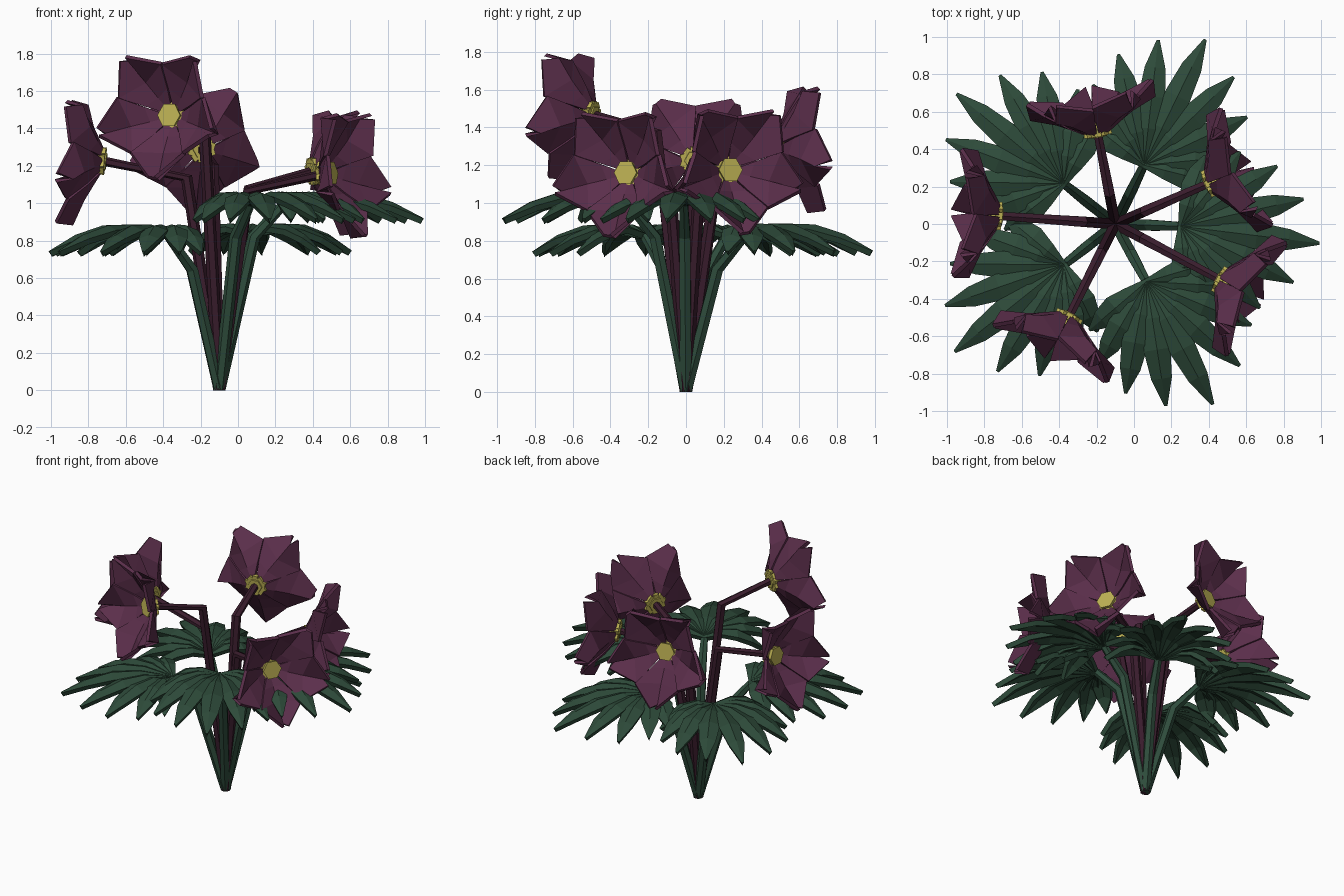
import bpy, bmesh, math
from mathutils import Vector, Matrix

if "Cube" in bpy.data.objects:
    bpy.data.objects.remove(bpy.data.objects["Cube"])

BASE = Vector((-0.1, 0, 0))


def material(name, rgb):
    m = bpy.data.materials.new(name)
    m.diffuse_color = (*rgb, 1)
    m.use_nodes = True
    m.node_tree.nodes["Principled BSDF"].inputs["Base Color"].default_value = m.diffuse_color
    return m


LEAF = material("leaf_green", (0.026, 0.068, 0.041))
PETIOLE = material("leaf_stalk_green", (0.028, 0.074, 0.046))
PETAL = material("petal_plum", (0.106, 0.028, 0.071))
STEM = material("flower_stem_purple", (0.042, 0.012, 0.026))
YELLOW = material("stamen_yellow", (0.52, 0.45, 0.09))


def finish(bm, name, mat, thickness=0):
    bmesh.ops.recalc_face_normals(bm, faces=bm.faces)
    me = bpy.data.meshes.new(name)
    bm.to_mesh(me)
    bm.free()
    me.materials.append(mat)
    ob = bpy.data.objects.new(name, me)
    bpy.context.collection.objects.link(ob)
    if thickness:
        s = ob.modifiers.new("thickness", 'SOLIDIFY')
        s.thickness = thickness
        s.offset = 0
    return ob


def polar(angle, dist, z):
    a = math.radians(angle)
    return BASE + Vector((math.cos(a) * dist, math.sin(a) * dist, z))


def tube(name, pts, radii, mat, sides=6):
    """Faceted stalk through a few points, mitred at each bend."""
    bm = bmesh.new()
    rings = []
    for i, (p, r) in enumerate(zip(pts, radii)):
        d = (pts[min(i + 1, len(pts) - 1)] - pts[max(i - 1, 0)]).normalized()
        if i == 0:
            d = Vector((0, 0, 1))
        side = d.cross(Vector((pts[-1].y - BASE.y, BASE.x - pts[-1].x, 0))).normalized()
        other = d.cross(side)
        rings.append([bm.verts.new(p + side * r * math.cos(k * math.tau / sides)
                                   + other * r * math.sin(k * math.tau / sides))
                      for k in range(sides)])
    for a, b in zip(rings, rings[1:]):
        for k in range(sides):
            n = (k + 1) % sides
            bm.faces.new((a[k], a[n], b[n], b[k]))
    bm.faces.new(rings[0])
    bm.faces.new(rings[-1])
    finish(bm, name, mat)


def strip(bm, rows):
    """Join rows of three points into a folded blade."""
    rows = [[bm.verts.new(p) for p in row] for row in rows]
    for a, b in zip(rows, rows[1:]):
        for k in range(2):
            bm.faces.new((a[k], a[k + 1], b[k + 1], b[k]))


# petal stations: radius, depth along the flower axis, half width, edge lift
PETAL_ROWS = [(0.04, 0.005, 0.022, 0.0), (0.12, 0.045, 0.085, 0.025),
              (0.215, 0.09, 0.158, 0.075), (0.352, 0.135, 0.022, 0.085)]


def flower(n, angle, dist, z):
    c = polar(angle, dist, z)
    tube(f"flower_stem_{n}", [BASE.copy(), polar(angle, 0.175, z - 0.09), c],
         [0.033, 0.032, 0.025], STEM)
    a, tilt = math.radians(angle), math.radians(6)
    axis = Vector((math.cos(a) * math.cos(tilt), math.sin(a) * math.cos(tilt), math.sin(tilt)))
    lat = Vector((-math.sin(a), math.cos(a), 0))
    up = axis.cross(lat)
    # five broad cupped petals with pinched tips, one pointing down
    bm = bmesh.new()
    for k in range(5):
        t = math.radians(36 + 72 * k)
        out = up * math.cos(t) + lat * math.sin(t)
        tan = lat * math.cos(t) - up * math.sin(t)
        strip(bm, [[c + out * r + tan * w * s + axis * (d + lift * abs(s) + 0.05 * w * s)
                    for s in (-1, 0, 1)] for r, d, w, lift in PETAL_ROWS])
    finish(bm, f"petals_{n}", PETAL, 0.022)
    # hexagonal yellow centre with a ring of chunky stamens behind it
    frame = Matrix((lat, up, axis)).transposed().to_4x4()
    bm = bmesh.new()
    bmesh.ops.create_cone(bm, cap_ends=True, segments=6, radius1=0.05, radius2=0.068, depth=0.07,
                          matrix=Matrix.Translation(c + axis * 0.02) @ frame
                          @ Matrix.Rotation(math.pi / 6, 4, 'Z'))
    for k in range(10):
        t = k * math.tau / 10
        p = c + (up * math.cos(t) + lat * math.sin(t)) * 0.055 + axis * 0.01
        bmesh.ops.create_cube(bm, size=0.036, matrix=Matrix.Translation(p) @ frame
                              @ Matrix.Rotation(t, 4, 'Z'))
    finish(bm, f"flower_centre_{n}", YELLOW)


def leaf(n, angle, z):
    joint = polar(angle, 0.35, z)
    tube(f"leaf_stalk_{n}", [BASE.copy(), polar(angle, 0.185, z - 0.18), joint],
         [0.033, 0.034, 0.026], PETIOLE)
    # palmate fan of nine arching, drooping leaflets
    fan = angle - 5 if n == 3 else angle - 2 if n == 1 else angle
    bm = bmesh.new()
    for k in range(-4, 5):
        length = (0.74, 0.665, 0.60, 0.50, 0.39)[abs(k)]
        a = math.radians(fan + 19.5 * k)
        out, tan = Vector((math.cos(a), math.sin(a), 0)), Vector((-math.sin(a), math.cos(a), 0))
        rows = []
        for t, h, w in ((0, 0, 0.008), (0.3, 0.045, 0.042), (0.55, 0.04, 0.066),
                        (0.78, -0.01, 0.05), (1, -0.095, 0.003)):
            rows.append([joint + out * length * t + tan * w * s
                         + Vector((0, 0, h - 0.38 * w * abs(s))) for s in (-1, 0, 1)])
        strip(bm, rows)
    finish(bm, f"leaf_{n}", LEAF, 0.034)


for i, spec in enumerate([(101, 0.49, 1.29), (176, 0.62, 1.225), (243.4, 0.55, 1.465),
                          (332, 0.63, 1.155), (23.5, 0.54, 1.17)]):
    flower(i + 1, *spec)
for i, spec in enumerate([(142, 0.825), (64, 0.83), (-2, 1.0), (-61.6, 1.0), (-141.5, 0.825)]):
    leaf(i + 1, *spec)
